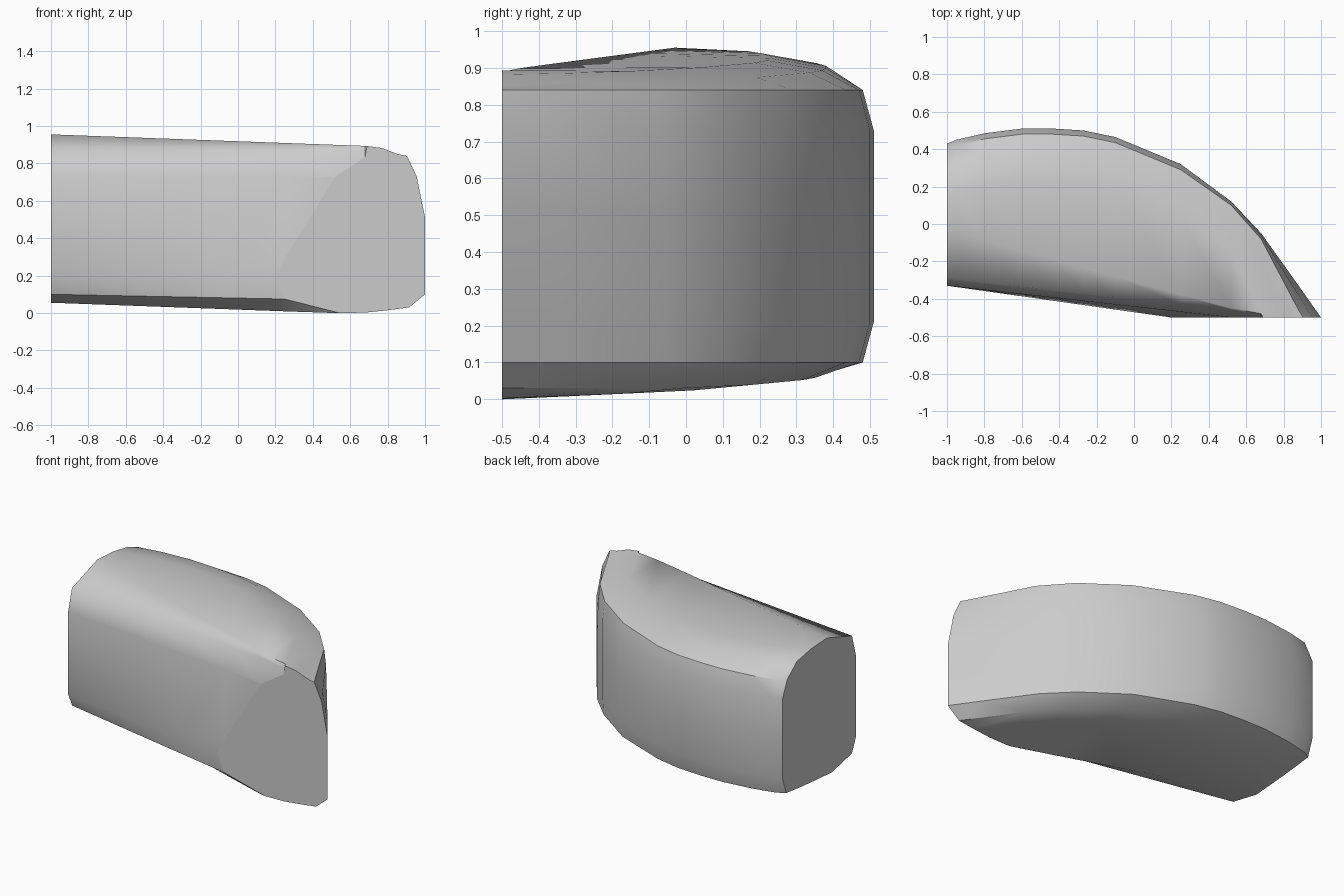
import bpy, bmesh
from mathutils import Vector

cube = bpy.data.objects.get("Cube")
if cube:
    bpy.data.objects.remove(cube, do_unlink=True)

FRONT = -0.5

# Stations along x: x, back y, inset of the upper wall, inset of the upper crease, inset of the lower crease
STATIONS = [
    (-1.0, 0.43, 0.0, 0.05, 0.04),
    (-0.95, 0.45, 0.0, 0.03, 0.03),
    (-0.8, 0.485, 0.0, 0.03, 0.03),
    (-0.6, 0.51, 0.0, 0.03, 0.03),
    (-0.43, 0.51, 0.0, 0.03, 0.03),
    (-0.27, 0.5, 0.0, 0.03, 0.03),
    (-0.1, 0.465, 0.0, 0.03, 0.03),
    (0.25, 0.32, 0.0, 0.03, 0.02),
    (0.52, 0.12, 0.0, 0.02, 0.01),
    (0.68, -0.05, 0.01, 0.03, 0.0),
    (0.88, -0.33, 0.05, 0.13, 0.0),
    (1.0, -0.5, 0.07, 0.16, 0.0),
]


def front_line(x):
    return -0.33 - 0.17 * (x + 1) / 1.2


def section(x, back, d_wall, d_crease, d_low):
    """Closed profile across the block at one station."""
    t = (x + 1) / 1.5
    top, bottom = 0.955 - 0.055 * t, max(0.0, 0.055 * (1 - t))
    rim, low = back - d_crease, back - d_low
    fade = max(0.0, 1 - t)
    f = min(front_line(x), rim - 0.5)
    lean = 0.045 * t
    points = [
        (low, 0.1), (back, 0.21), (back, 0.51), (back - d_wall, 0.73), (rim, 0.84),
        (rim - 0.1, top - 0.035), (rim - 0.25, top - 0.008),
        (f + lean + 0.05 + 0.25 * fade, top),
        (f + lean + 0.04, 0.87), (f + lean, 0.73), (f, 0.19),
        (f + 0.04 * fade, 0.1 - 0.03 * t), (f + 0.05 + 0.2 * fade, bottom),
        (low - 0.28, bottom + 0.015), (low - 0.12, bottom + 0.03),
    ]
    return [Vector((x, y, z)) for y, z in points]


# Loft the block between the stations
bm = bmesh.new()
rings = [[bm.verts.new(p) for p in section(*s)] for s in STATIONS]
count = len(rings[0])
for a, b in zip(rings, rings[1:]):
    for i in range(count):
        j = (i + 1) % count
        bm.faces.new((a[i], a[j], b[j], b[i]))
bm.faces.new(rings[0])
bm.faces.new(rings[-1])

# Slice the flat front face and close it
bmesh.ops.bisect_plane(bm, geom=bm.verts[:] + bm.edges[:] + bm.faces[:], dist=0.0001,
                       plane_co=(0, FRONT, 0), plane_no=(0, 1, 0), clear_inner=True)
bmesh.ops.remove_doubles(bm, verts=bm.verts[:], dist=0.0005)
bmesh.ops.holes_fill(bm, edges=[e for e in bm.edges if e.is_boundary], sides=0)
bmesh.ops.recalc_face_normals(bm, faces=bm.faces[:])

# Smooth the curved walls; keep the creases and flat ends sharp
for face in bm.faces:
    face.smooth = True
for edge in bm.edges:
    mid = (edge.verts[0].co + edge.verts[1].co) / 2
    soft_front = mid.z > 0.82 and mid.y < front_line(mid.x) + 0.12 and -0.99 < mid.x < 0.5
    flat_end = any(abs(f.normal.x) > 0.99 or f.normal.y < -0.999 for f in edge.link_faces)
    sharp = edge.calc_face_angle(0) > 0.6 and not soft_front
    edge.smooth = not (sharp or flat_end)

mesh = bpy.data.meshes.new("curved_block")
bm.to_mesh(mesh)
bm.free()
block = bpy.data.objects.new("curved_block", mesh)
bpy.context.collection.objects.link(block)

# Plain grey surface
grey = bpy.data.materials.new("plain_grey")
grey.use_nodes = True
colour = (0.6, 0.6, 0.6, 1.0)
grey.diffuse_color = colour
grey.node_tree.nodes["Principled BSDF"].inputs["Base Color"].default_value = colour
mesh.materials.append(grey)
